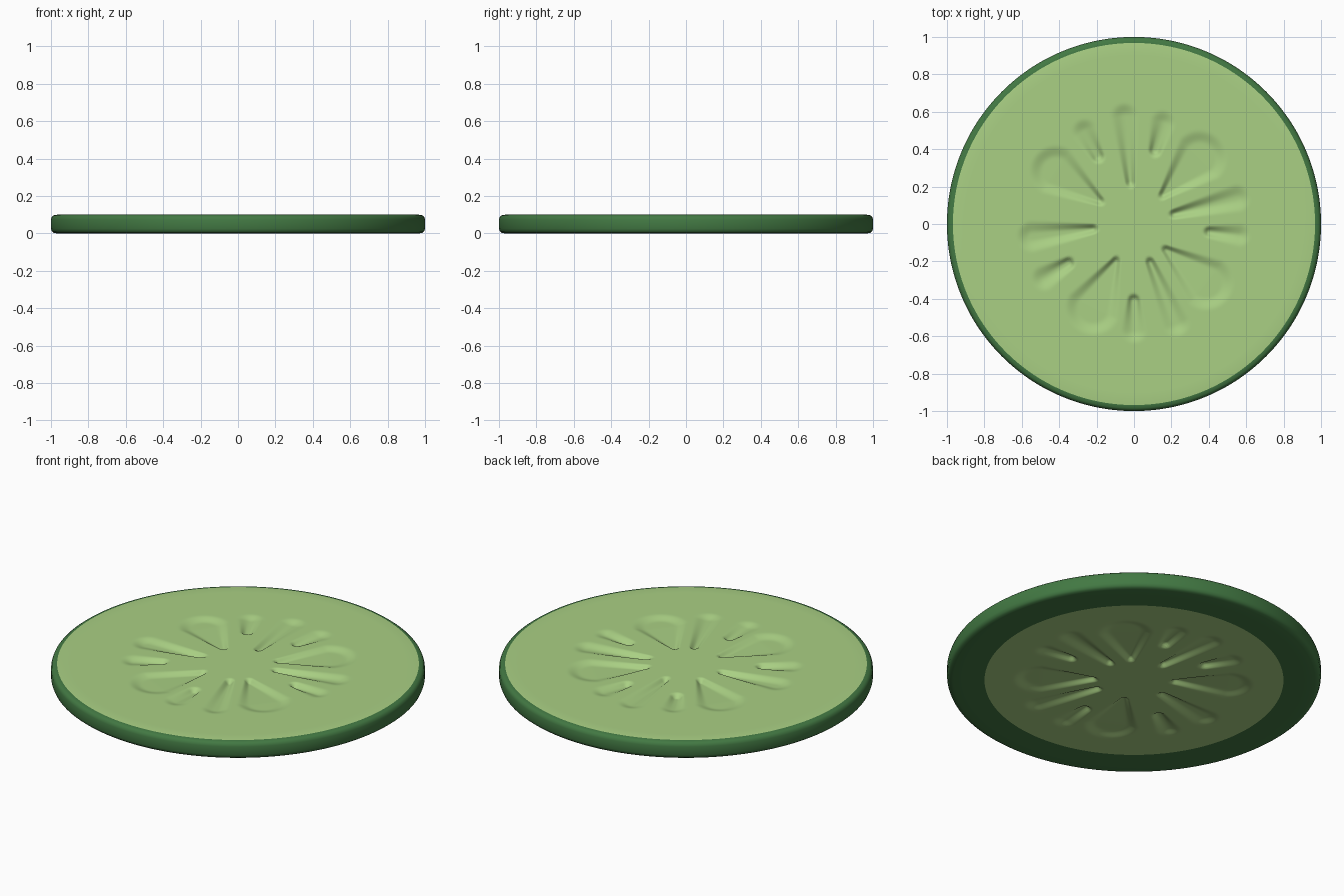
import bpy, bmesh, math

if "Cube" in bpy.data.objects:
    bpy.data.objects.remove(bpy.data.objects["Cube"])

N = 320
def mat(name, c):
    m = bpy.data.materials.new(name)
    m.diffuse_color = (*c, 1)
    m.use_nodes = True
    m.node_tree.nodes["Principled BSDF"].inputs["Base Color"].default_value = m.diffuse_color
    return m
flesh = mat("pale_green_flesh", (0.40, 0.63, 0.23))
rind = mat("dark_green_rind", (0.055, 0.19, 0.056))

# seed pockets: angle in degrees, inner radius, outer radius, outer half width
SEEDS = [(95, .20, .62, .055), (74, .38, .60, .05), (45, .20, .60, .13),
         (14, .20, .61, .055), (-6, .38, .60, .042), (-39, .20, .60, .13),
         (-67, .20, .62, .055), (-90, .38, .61, .05), (-116, .20, .60, .13),
         (211, .38, .60, .05), (187, .20, .60, .065), (146, .20, .60, .12),
         (118, .38, .60, .05)]
DEPTH = 0.022

def pocket(x, y):
    """Depth of the soft teardrop hollows at a point."""
    best = 0
    for a, r0, r1, w in SEEDS:
        c, s = math.cos(math.radians(a)), math.sin(math.radians(a))
        u, v = x * c + y * s, abs(y * c - x * s)
        w0 = 0.022 if r0 < 0.3 else w * 0.6
        p0, p1 = r0 + w0, r1 - w * 0.8
        t = max(0, min(1, (u - p0) / (p1 - p0)))
        inside = w0 + (w - w0) * t - math.hypot(u - p0 - t * (p1 - p0), v)
        soft = 0.03 + 0.04 * t
        k = max(0, min(1, (inside + soft * 0.3) / soft))
        best = max(best, k * k * (3 - 2 * k) * (1 - 0.35 * t))
    return DEPTH * best

# radial profile: top face, rounded rim, bottom face
radii = [0.08] + [0.16 + 0.52 * i / 52 for i in range(53)] + [0.8, 0.9]
prof = [(r, 0.1, 1) for r in radii] + [(0.968, 0.1, 0)]
prof += [(0.985, 0.097, 0), (0.995, 0.089, 0), (1, 0.075, 0), (1, 0.025, 0),
         (0.995, 0.011, 0), (0.985, 0.003, 0), (0.968, 0, 0), (0.9, 0, 0)]
prof += [(r, 0, -1) for r in reversed(radii[:-1])]

bm = bmesh.new()
rings = []
for r, z, side in prof:
    ring = []
    for j in range(N):
        a = 2 * math.pi * j / N
        x, y = r * math.cos(a), r * math.sin(a)
        d = pocket(x, y) if side and 0.15 < r < 0.69 else 0
        ring.append(bm.verts.new((x, y, z - side * d)))
    rings.append(ring)
for i in range(len(rings) - 1):
    is_flesh = prof[i][2] == 1 or (prof[i][2] == -1)
    for j in range(N):
        k = (j + 1) % N
        f = bm.faces.new((rings[i][j], rings[i + 1][j], rings[i + 1][k], rings[i][k]))
        f.material_index = 0 if is_flesh else 1
bm.faces.new(rings[0])
bm.faces.new(list(reversed(rings[-1])))
bmesh.ops.recalc_face_normals(bm, faces=bm.faces)

me = bpy.data.meshes.new("cucumber_slice")
bm.to_mesh(me)
bm.free()
me.materials.append(flesh)
me.materials.append(rind)
ob = bpy.data.objects.new("cucumber_slice", me)
bpy.context.collection.objects.link(ob)
bpy.context.view_layer.objects.active = ob
ob.select_set(True)
bpy.ops.object.shade_smooth_by_angle(angle=math.radians(50))
